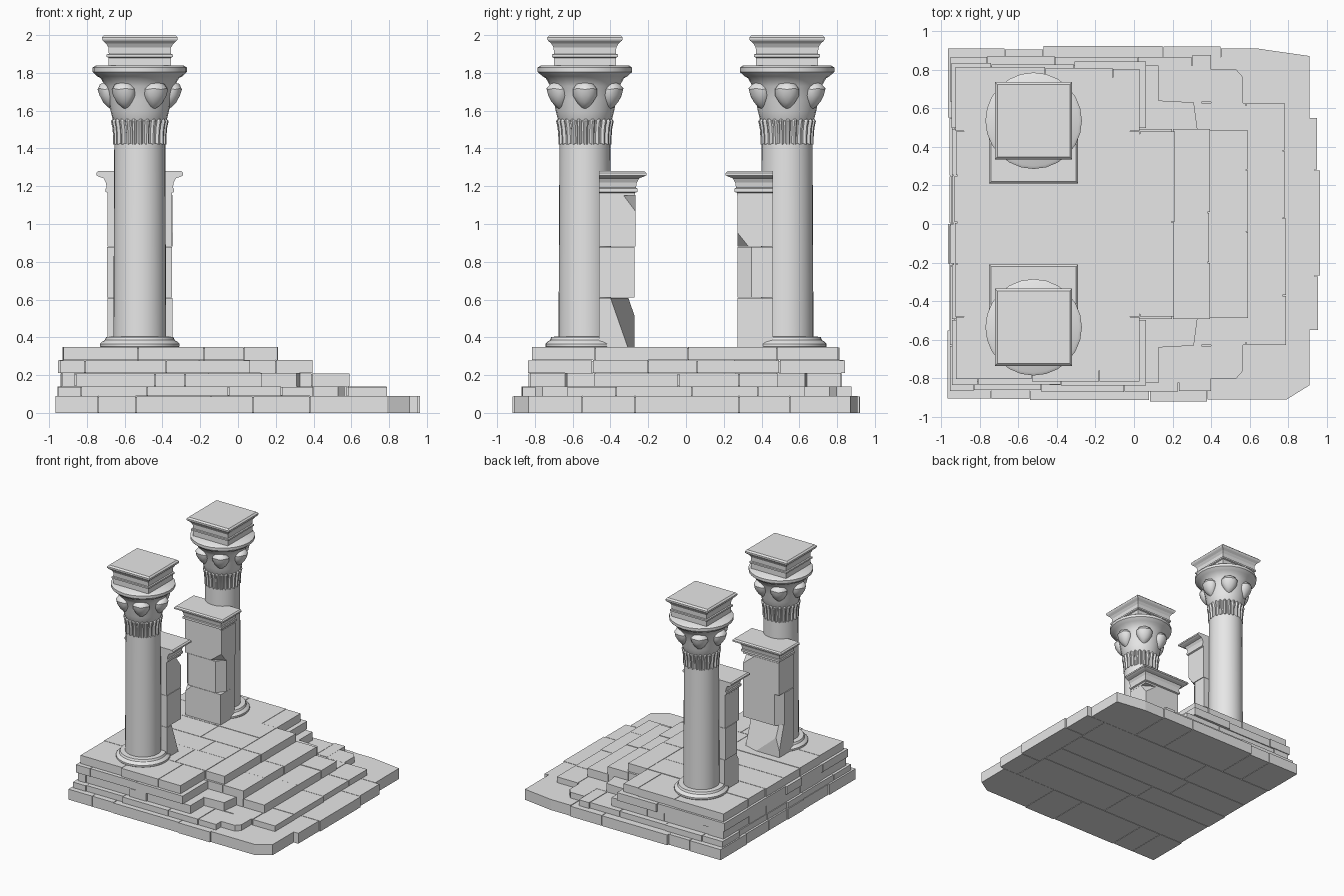
import bpy, bmesh, math, random
from mathutils import Vector

random.seed(4)
if "Cube" in bpy.data.objects:
    bpy.data.objects.remove(bpy.data.objects["Cube"], do_unlink=True)

stone = bpy.data.materials.new("pale_grey_stone")
stone.use_nodes = True
stone.diffuse_color = (0.8, 0.8, 0.8, 1)
stone.node_tree.nodes["Principled BSDF"].inputs["Base Color"].default_value = (0.8, 0.8, 0.8, 1)


def finish(name, bm, smooth=None):
    bmesh.ops.recalc_face_normals(bm, faces=bm.faces)
    me = bpy.data.meshes.new(name)
    bm.to_mesh(me)
    bm.free()
    me.materials.append(stone)
    ob = bpy.data.objects.new(name, me)
    bpy.context.collection.objects.link(ob)
    if smooth:
        bpy.ops.object.select_all(action="DESELECT")
        ob.select_set(True)
        bpy.context.view_layer.objects.active = ob
        bpy.ops.object.shade_smooth_by_angle(angle=math.radians(smooth))
    return ob


def loft(bm, rings):
    """Skin a list of closed rings of points and cap both ends."""
    loops = [[bm.verts.new(p) for p in ring] for ring in rings]
    n = len(loops[0])
    for a, b in zip(loops, loops[1:]):
        for i in range(n):
            j = (i + 1) % n
            bm.faces.new((a[i], a[j], b[j], b[i]))
    bm.faces.new(loops[0][::-1])
    bm.faces.new(loops[-1])


def prism(bm, poly, z0, z1):
    loft(bm, [[(x, y, z) for x, y in poly] for z in (z0, z1)])


def block(bm, x0, x1, y0, y1, z0, z1, gap=0.002):
    x0, x1, y0, y1 = x0 + gap, x1 - gap, y0 + gap, y1 - gap
    prism(bm, [(x0, y0), (x1, y0), (x1, y1), (x0, y1)], z0, z1)


def lathe(name, profile, cx, cy, n=32, rib=0.0, smooth=35):
    bm = bmesh.new()
    rings = []
    for r, z in profile:
        ring = []
        for i in range(n):
            a = 2 * math.pi * i / n
            rr = r - rib * (i // 2 % 2)
            ring.append((cx + rr * math.cos(a), cy + rr * math.sin(a), z))
        rings.append(ring)
    loft(bm, rings)
    return finish(name, bm, smooth)


def rect_ring(x0, x1, y0, y1, z):
    return [(x0, y0, z), (x1, y0, z), (x1, y1, z), (x0, y1, z)]


# Stepped platform: bottom z, top z, back x, front x, tread start x, centre half width,
# outer half width, side joints in x, tread joints in y
tiers = [
    (0.0, 0.09, -0.965, 0.95, 0.77, 0.55, 0.915,
     [-0.74, -0.54, 0.08, 0.38, 0.91], [-0.27, 0.28]),
    (0.09, 0.14, -0.95, 0.785, 0.58, 0.63, 0.87,
     [-0.83, -0.48, -0.05, 0.23, 0.40], [-0.37, 0.03, 0.38]),
    (0.14, 0.21, -0.94, 0.595, 0.39, 0.49, 0.83,
     [-0.86, -0.44, -0.28, 0.13], [-0.04, 0.28]),
    (0.21, 0.28, -0.95, 0.395, 0.20, 0.495, 0.835,
     [-0.81, -0.38, 0.065], [-0.2, 0.06]),
    (0.28, 0.35, -0.93, 0.21, 0.03, 0.48, 0.81,
     [-0.53, -0.18, 0.03], [0.01]),
]


def jit(a):
    return random.uniform(-a, a)


for k, (z0, z1, xb, xf, xt, w, yo, sides, treads) in enumerate(tiers):
    bm = bmesh.new()
    # solid filling behind the joints
    block(bm, xb, xf, -w, w, z0 + 0.003, z1 - 0.006, 0.015)
    block(bm, xb, sides[-1], -yo, yo, z0 + 0.003, z1 - 0.006, 0.05)
    # side courses
    for s in (-1, 1):
        cuts = [xb] + [c + (0.07 if s > 0 else 0) for c in sides[:-1]] + [sides[-1]]
        for i, (a, b) in enumerate(zip(cuts, cuts[1:])):
            a += jit(0.006) if i == 0 else 0
            out = yo + jit(0.01)
            lo, hi = sorted((s * w, s * out))
            if k == 0 and b == sides[-1]:
                mid = 0.64 if s > 0 else 0.79
                end = 0.87 if s > 0 else 0.835
                prism(bm, [(a + 0.002, s * w), (b, s * w), (b, s * end),
                           (mid, s * out), (a + 0.002, s * out)], z0, z1)
            else:
                block(bm, a, b, lo, hi, z0, z1 - random.uniform(0, 0.003))
    # landing stones
    rows = [-w, -0.2 + jit(0.02), jit(0.01), 0.24 + jit(0.02), w]
    for a, b in zip(rows, rows[1:]):
        split = random.uniform(-0.4, -0.1)
        block(bm, xb + jit(0.008), split, a, b, z0, z1 - random.uniform(0, 0.002))
        block(bm, split, xt, a, b, z0, z1 - random.uniform(0, 0.002))
    # tread stones
    rows = [-w] + treads + [w]
    for a, b in zip(rows, rows[1:]):
        bow = 0.015 if k == 0 and a < 0 < b else jit(0.006)
        block(bm, xt, xf + bow, a, b, z0, z1 - random.uniform(0, 0.003))
    # corner stones that round off the plan
    for s in (-1, 1):
        if k == 1:
            prism(bm, [(0.40, s * 0.62), (0.565, s * 0.62), (0.565, s * 0.76),
                       (0.53, s * 0.80), (0.40, s * 0.80)], z0, z1)
        if k == 2:
            prism(bm, [(0.12, s * 0.48), (0.33, s * 0.48),
                       (0.31, s * 0.63), (0.12, s * 0.64)], z0, z1)
    finish(f"platform_tier_{k + 1}", bm)

CX, CY = -0.52, 0.535


def square_cap(name, cx, cy, profile):
    bm = bmesh.new()
    loft(bm, [rect_ring(cx - h, cx + h, cy - h, cy + h, z) for h, z in profile])
    finish(name, bm)


def chip(bm, point, normal):
    """Slice a corner off a stone and close the cut."""
    geom = bm.verts[:] + bm.edges[:] + bm.faces[:]
    res = bmesh.ops.bisect_plane(bm, geom=geom, plane_co=point, plane_no=normal, clear_outer=True)
    edges = [e for e in res["geom_cut"] if isinstance(e, bmesh.types.BMEdge)]
    if edges:
        bmesh.ops.contextual_create(bm, geom=edges)


for s, side in ((-1, "front"), (1, "rear")):
    cy = s * CY
    # column base, shaft and ribbed collar
    lathe(f"{side}_column_base",
          [(0.205, 0.345), (0.21, 0.352), (0.21, 0.366), (0.20, 0.376),
           (0.185, 0.385), (0.178, 0.402), (0.14, 0.405)], CX, cy)
    lathe(f"{side}_column_shaft", [(0.14, 0.36), (0.135, 1.425)], CX, cy)
    lathe(f"{side}_column_collar",
          [(0.141, 1.42), (0.141, 1.46), (0.145, 1.51), (0.153, 1.545), (0.14, 1.56)],
          CX, cy, n=96, rib=0.014, smooth=25)
    # bell-shaped capital
    lathe(f"{side}_capital_bell",
          [(0.13, 1.53), (0.145, 1.56), (0.155, 1.60), (0.167, 1.66), (0.183, 1.73),
           (0.207, 1.772), (0.225, 1.782), (0.25, 1.805), (0.25, 1.828), (0.235, 1.838)],
          CX, cy, n=24)
    # leaf bosses around the capital
    bm = bmesh.new()
    for i in range(6):
        a = i * math.pi / 3
        out = Vector((math.cos(a), math.sin(a), 0))
        tang = Vector((-out.y, out.x, 0))
        new = bmesh.ops.create_icosphere(bm, subdivisions=2, radius=1)["verts"]
        for v in new:
            x, y, z = v.co
            f = 1 + 0.4 * z
            v.co = (Vector((CX, cy, 1.68 + 0.072 * z))
                    + out * (0.165 + 0.05 * x * f + 0.012 * z) + tang * (0.064 * y * f))
    finish(f"{side}_capital_leaves", bm, 30)
    # square abacus
    square_cap(f"{side}_abacus", CX, cy,
               [(0.165, 1.83), (0.165, 1.88), (0.175, 1.885), (0.175, 1.898),
                (0.164, 1.90), (0.166, 1.935), (0.178, 1.955), (0.195, 1.97),
                (0.20, 1.978), (0.20, 1.988), (0.188, 2.0)])

    # pier courses with broken corners
    joints = [0.34, 0.61, 0.88, 1.155]
    xr, xl, yi, yo = -0.35, -0.69, s * 0.27, s * 0.46
    chips = {
        (-1, 0): [((xr, s * 0.35, 0.47), (0.3, 1, 0.35)), ((xl, s * 0.30, 0.5), (-1, 1, 0.3))],
        (-1, 1): [((xl, s * 0.33, 0.75), (-1, 0.8, 0))],
        (-1, 2): [((xr, s * 0.33, 1.15), (0.6, 1, 0.75))],
        (1, 0): [((xl, s * 0.31, 0.61), (-0.6, -1, 0.6))],
        (1, 1): [((xr, s * 0.35, 0.75), (1, -0.7, 0)), ((xl, s * 0.30, 0.7), (-1, -1, 0))],
        (1, 2): [((xr, s * 0.33, 0.88), (0.6, -1, -0.8))],
    }
    for i, (a, b) in enumerate(zip(joints, joints[1:])):
        bm = bmesh.new()
        lo, hi = sorted((yi + jit(0.003), yo))
        block(bm, xl + jit(0.006), xr + jit(0.004), lo, hi, a, b - 0.002, 0)
        for co, no in chips[s, i]:
            chip(bm, Vector(co), Vector(no).normalized())
        finish(f"{side}_pier_course_{i + 1}", bm)
    # moulded pier cap, flush where it meets the column
    bm = bmesh.new()
    loft(bm, [rect_ring(xl - o, xr + o, yi - s * o, yo, z) for o, z in
              [(0.0, 1.15), (0.0, 1.165), (0.012, 1.17), (0.012, 1.188), (0.005, 1.192),
               (0.01, 1.22), (0.022, 1.242), (0.045, 1.25), (0.06, 1.258),
               (0.06, 1.27), (0.05, 1.28)]])
    finish(f"{side}_pier_cap", bm)
